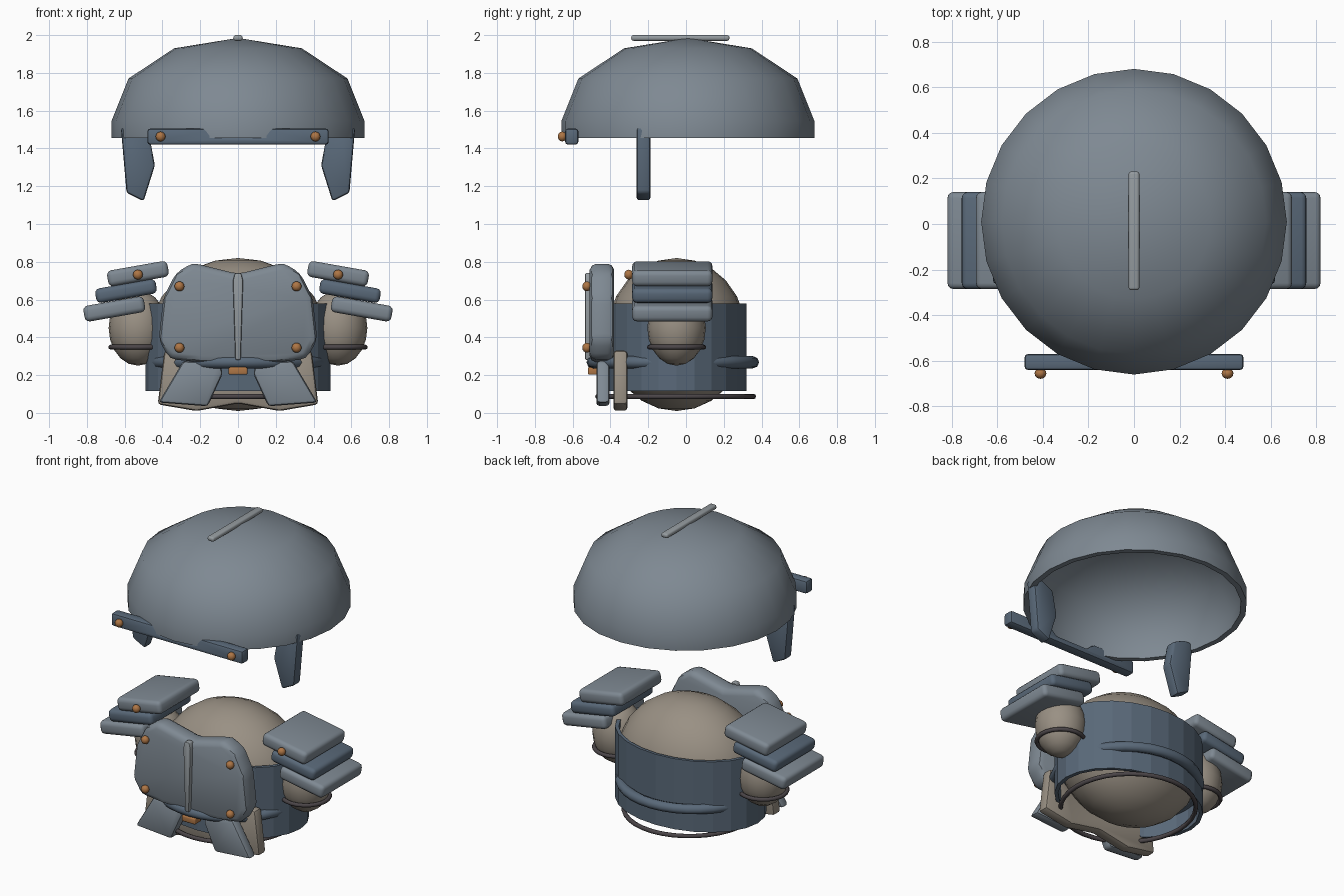
import bpy, bmesh
from math import sin, cos, pi, radians
from mathutils import Matrix, Vector

if "Cube" in bpy.data.objects:
    bpy.data.objects.remove(bpy.data.objects["Cube"])


def mat(name, r, g, b):
    m = bpy.data.materials.new(name)
    m.diffuse_color = (r, g, b, 1)
    m.use_nodes = True
    m.node_tree.nodes["Principled BSDF"].inputs["Base Color"].default_value = m.diffuse_color
    return m


STEEL = mat("steel", 0.21, 0.25, 0.29)
EDGE = mat("light_steel", 0.30, 0.33, 0.35)
BLUE = mat("dark_steel", 0.10, 0.14, 0.19)
CLOTH = mat("padding", 0.32, 0.28, 0.23)
COPPER = mat("copper", 0.42, 0.18, 0.06)
STRAP = mat("strap", 0.07, 0.06, 0.065)


def finish(name, bm, m, angle=40):
    bmesh.ops.recalc_face_normals(bm, faces=bm.faces)
    me = bpy.data.meshes.new(name)
    bm.to_mesh(me)
    bm.free()
    me.materials.append(m)
    ob = bpy.data.objects.new(name, me)
    bpy.context.collection.objects.link(ob)
    if angle:
        bpy.ops.object.select_all(action='DESELECT')
        ob.select_set(True)
        bpy.context.view_layer.objects.active = ob
        bpy.ops.object.shade_smooth_by_angle(angle=radians(angle))
    return ob


def bevel(bm, w, seg=2):
    es = [e for e in bm.edges if len(e.link_faces) == 2 and e.calc_face_angle() > 0.3]
    bmesh.ops.bevel(bm, geom=es, offset=w, segments=seg, affect='EDGES', profile=0.5)


def prism(name, pts, y0, y1, w, m, seg=2):
    """Front-view (x, z) outline extruded from y0 to y1."""
    bm = bmesh.new()
    f = bm.faces.new([bm.verts.new((x, y0, z)) for x, z in pts])
    ext = bmesh.ops.extrude_face_region(bm, geom=[f])
    vs = [v for v in ext['geom'] if isinstance(v, bmesh.types.BMVert)]
    bmesh.ops.translate(bm, verts=vs, vec=(0, y1 - y0, 0))
    bmesh.ops.recalc_face_normals(bm, faces=bm.faces)
    bevel(bm, w, seg)
    return finish(name, bm, m)


def box(name, c, size, w, m, tilt=0):
    bm = bmesh.new()
    bmesh.ops.create_cube(bm, size=1)
    bmesh.ops.scale(bm, verts=bm.verts, vec=size)
    bevel(bm, w, 3)
    bm.transform(Matrix.Translation(c) @ Matrix.Rotation(tilt, 4, 'Y'))
    return finish(name, bm, m)


def ball(name, c, r, m, u=24, v=12):
    bm = bmesh.new()
    bmesh.ops.create_uvsphere(bm, u_segments=u, v_segments=v, radius=1)
    bmesh.ops.scale(bm, verts=bm.verts, vec=r)
    bmesh.ops.translate(bm, verts=bm.verts, vec=c)
    return finish(name, bm, m, 60)


def lathe(name, c, prof, sy, m, n=24, angle=50, closed=True):
    """Revolve a (radius, z) profile, squashed by sy along y."""
    bm = bmesh.new()
    rings = []
    for r, z in prof:
        if r == 0:
            rings.append([bm.verts.new((c[0], c[1], c[2] + z))] * n)
        else:
            rings.append([bm.verts.new((c[0] + r * sin(2 * pi * i / n),
                                        c[1] + sy * r * cos(2 * pi * i / n), c[2] + z)) for i in range(n)])
    for k in range(len(rings) if closed else len(rings) - 1):
        a, b = rings[k], rings[(k + 1) % len(rings)]
        for i in range(n):
            vs = list(dict.fromkeys([a[i], a[(i + 1) % n], b[(i + 1) % n], b[i]]))
            if len(vs) > 2:
                bm.faces.new(vs)
    return finish(name, bm, m, angle)


def ring(name, c, rx, ry, t, m, n=36):
    """Elliptical tube with centre-line radii rx, ry."""
    bm = bmesh.new()
    rows = []
    for i in range(n):
        a = 2 * pi * i / n
        p = Vector((rx * cos(a), ry * sin(a), 0)) + Vector(c)
        d = Vector((ry * cos(a), rx * sin(a), 0)).normalized()
        rows.append([bm.verts.new(p + d * t * cos(k * pi / 4) + Vector((0, 0, t * sin(k * pi / 4))))
                     for k in range(8)])
    for i in range(n):
        a, b = rows[i], rows[(i + 1) % n]
        for k in range(8):
            bm.faces.new([a[k], a[(k + 1) % 8], b[(k + 1) % 8], b[k]])
    return finish(name, bm, m, 60)


def rivet(name, x, y, z):
    ball(name, (x, y, z), (0.026, 0.024, 0.026), COPPER, 12, 8)


# helmet shell, open below
outer = [(0.67, 0), (0.67, 0.09), (0.58, 0.315), (0.338, 0.475), (0, 0.53)]
inner = [(0, 0.495), (0.32, 0.44), (0.55, 0.295), (0.635, 0.085), (0.635, 0)]
lathe("helmet_dome", (0, 0.01, 1.455), outer + inner, 1.0, STEEL, angle=50)
box("helmet_crest", (0, -0.03, 1.985), (0.048, 0.52, 0.03), 0.012, EDGE)

# brow band
brow = [(0.48, 1.42), (0.48, 1.505), (0.17, 1.505), (0.12, 1.46)]
prism("brow_band", brow + [(-x, z) for x, z in reversed(brow)], -0.64, -0.57, 0.015, BLUE)

# body, waist shell and belts
ball("torso_padding", (0, -0.05, 0.415), (0.465, 0.369, 0.405), CLOTH)
lathe("waist_shell", (0, -0.05, 0), [(0.49, 0.115), (0.49, 0.58), (0.465, 0.58), (0.465, 0.115)],
      0.755, BLUE, angle=0)
ring("belt", (0, -0.07, 0.268), 0.438, 0.425, 0.032, BLUE)
ring("hem_cord", (0, -0.055, 0.087), 0.40, 0.412, 0.014, STRAP)

# padded skirt behind the plates
skirt = [(0.33, 0.33), (0.39, 0.33), (0.425, 0.045), (0.22, 0.01)]
prism("padded_skirt", skirt + [(0, 0.05)] + [(-x, z) for x, z in reversed(skirt)]
      + [(-0.25, 0.25), (0.25, 0.25)], -0.385, -0.31, 0.018, CLOTH)

# chest plate and ridge
chest = [(0.2, 0.268), (0.36, 0.285), (0.42, 0.385), (0.395, 0.61), (0.33, 0.74), (0.24, 0.795)]
prism("chest_plate", chest + [(0, 0.735)] + [(-x, z) for x, z in reversed(chest)],
      -0.51, -0.38, 0.035, STEEL)
prism("chest_ridge", [(-0.014, 0.28), (0.014, 0.28), (0.027, 0.7), (0.017, 0.74), (-0.017, 0.74), (-0.027, 0.7)],
      -0.535, -0.49, 0.008, EDGE)
box("belt_buckle", (0, -0.485, 0.222), (0.1, 0.07, 0.04), 0.008, COPPER)

# mirrored parts
for s, side in ((1, "left"), (-1, "right")):
    rivet("brow_rivet_" + side, s * 0.41, -0.655, 1.463)
    cheek = [(0.62, 1.51), (0.59, 1.165), (0.50, 1.12), (0.44, 1.31), (0.47, 1.47), (0.55, 1.51)]
    prism("cheek_guard_" + side, [(s * x, z) for x, z in cheek], -0.262, -0.188, 0.015, BLUE)
    tasset = [(0.42, 0.055), (0.16, 0.035), (0.08, 0.21), (0.1, 0.265), (0.29, 0.275)]
    prism("hip_plate_" + side, [(s * x, z) for x, z in tasset], -0.475, -0.405, 0.018, STEEL)
    for z in (0.345, 0.67):
        rivet("chest_rivet_" + side, s * 0.31, -0.525, z)
    # shoulder padding, cuff and layered plates
    ball("shoulder_padding_" + side, (s * 0.53, -0.05, 0.45), (0.155, 0.155, 0.2), CLOTH, 20, 10)
    ring("arm_cuff_" + side, (s * 0.53, -0.05, 0.348), 0.144, 0.144, 0.013, STRAP, 24)
    for i, (x, z, t, m) in enumerate(((0.53, 0.737, 0.085, STEEL), (0.593, 0.645, 0.078, BLUE),
                                      (0.655, 0.55, 0.085, STEEL))):
        box(f"shoulder_plate_{i + 1}_{side}", (s * x, -0.0725, z), (0.325, 0.425, t), 0.026, m,
            s * radians(10))
    rivet("shoulder_rivet_" + side, s * 0.53, -0.303, 0.732)
